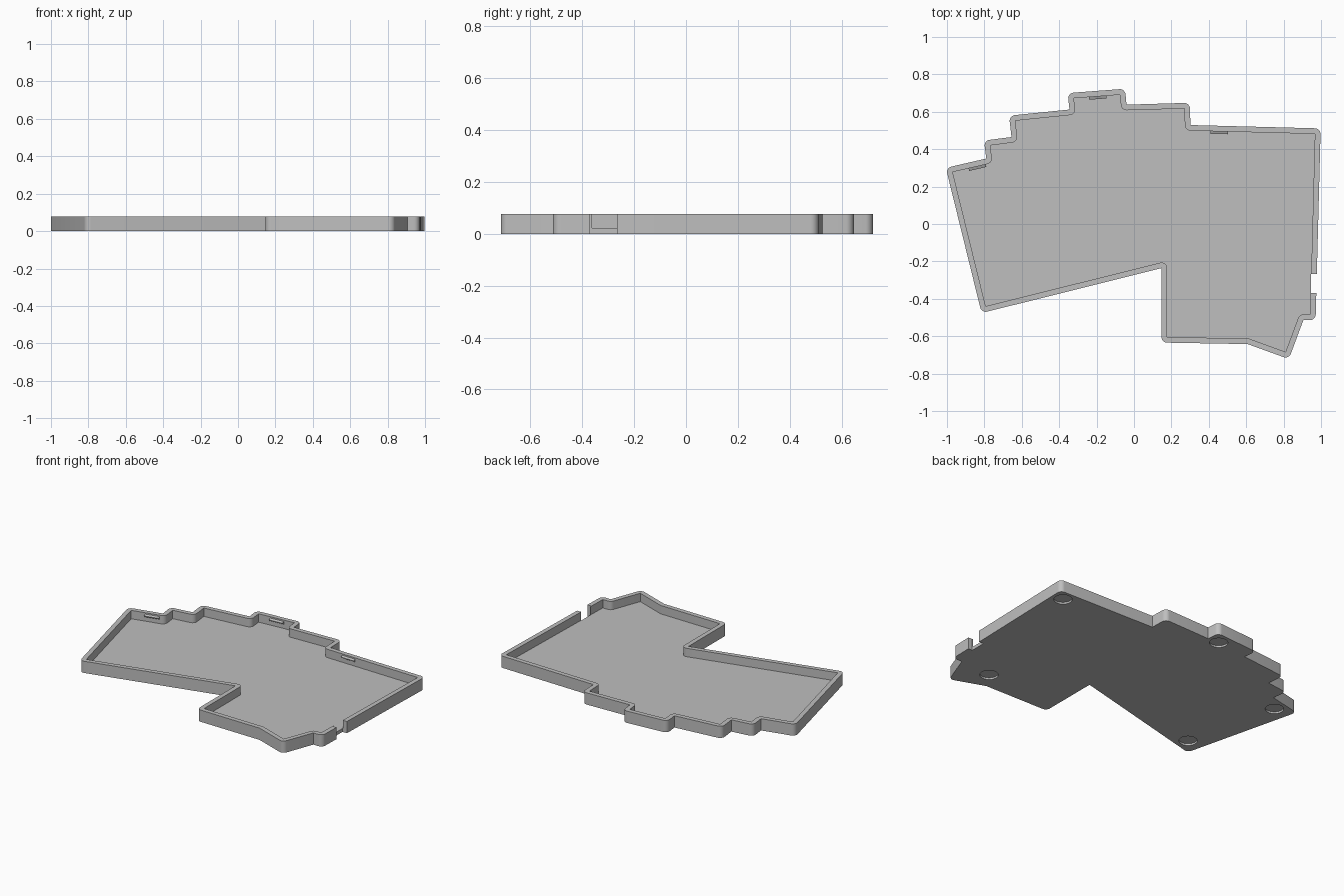
import bpy, bmesh, math
from mathutils import Vector

if "Cube" in bpy.data.objects:
    bpy.data.objects.remove(bpy.data.objects["Cube"], do_unlink=True)

HEIGHT, FLOOR, WALL = 0.077, 0.022, 0.03

grey = bpy.data.materials.new("plain grey")
grey.use_nodes = True
grey.diffuse_color = (0.52, 0.52, 0.52, 1)
grey.node_tree.nodes["Principled BSDF"].inputs["Base Color"].default_value = grey.diffuse_color

# Outer plan of the tray, counter-clockwise, before corner rounding
plan = [Vector(p) for p in (
    (-0.815, -0.476), (0.147, -0.236), (0.147, -0.634), (0.607, -0.642),
    (0.828, -0.722), (0.906, -0.513), (0.971, -0.514), (0.998, 0.511),
    (0.302, 0.529), (0.298, 0.648), (-0.04, 0.638), (-0.048, 0.723),
    (-0.355, 0.7), (-0.345, 0.612), (-0.668, 0.579), (-0.655, 0.465),
    (-0.802, 0.446), (-0.79, 0.35), (-1.006, 0.3))]


def inward(a, b):
    d = (b - a).normalized()
    return Vector((-d.y, d.x))


def arc(centre, a, b, radius, steps=6):
    return [centre + a.lerp(b, i / steps).normalized() * radius for i in range(steps + 1)]


def wall_loops():
    """Outer loop with round convex corners, inner loop with round concave ones."""
    outer, inner = [], []
    for i, p in enumerate(plan):
        n1 = inward(plan[i - 1], p)
        n2 = inward(p, plan[(i + 1) % len(plan)])
        mitre = p + (n1 + n2) * WALL / (1 + n1.dot(n2))
        if n1.cross(n2) > 0:
            outer += arc(mitre, -n1, -n2, WALL)
            inner.append(mitre)
        else:
            outer.append(p)
            inner += arc(p, n1, n2, WALL)
    return outer, inner


def prism(name, points, z0, z1):
    bm = bmesh.new()
    face = bm.faces.new([bm.verts.new((p.x, p.y, z0)) for p in points])
    top = bmesh.ops.extrude_face_region(bm, geom=[face])["geom"]
    bmesh.ops.translate(bm, vec=(0, 0, z1 - z0),
                        verts=[g for g in top if isinstance(g, bmesh.types.BMVert)])
    return finish(name, bm)


def finish(name, bm):
    bmesh.ops.recalc_face_normals(bm, faces=bm.faces)
    mesh = bpy.data.meshes.new(name)
    bm.to_mesh(mesh)
    bm.free()
    mesh.materials.append(grey)
    obj = bpy.data.objects.new(name, mesh)
    bpy.context.collection.objects.link(obj)
    return obj


def cut(target, cutter):
    bpy.context.view_layer.objects.active = target
    mod = target.modifiers.new("cut", "BOOLEAN")
    mod.operation, mod.solver, mod.object = "DIFFERENCE", "EXACT", cutter
    bpy.ops.object.modifier_apply(modifier=mod.name)
    bpy.data.objects.remove(cutter, do_unlink=True)


# Tray body: solid slab, then hollowed out
outer, inner = wall_loops()
tray = prism("tray", outer, 0, HEIGHT)
cut(tray, prism("cavity", inner, FLOOR, HEIGHT + 0.1))

# Cable gap in the right-hand wall
gap = [Vector(p) for p in ((0.945, -0.37), (1.1, -0.37), (1.1, -0.267), (0.945, -0.267))]
cut(tray, prism("cable_gap", gap, -0.1, HEIGHT + 0.1))

# Round recesses for rubber feet underneath
for centre in ((0.92, 0.44), (-0.73, -0.37), (-0.88, 0.25), (-0.12, 0.64), (0.68, -0.53)):
    ring = [Vector(centre) + Vector((math.cos(a), math.sin(a))) * 0.055
            for a in (math.tau * i / 40 for i in range(40))]
    cut(tray, prism("foot_recess", ring, -0.05, 0.012))

# Wedge clips on the inside of the back wall: (name, wall edge, centre x)
for name, edge, x in (("right_clip", 7, 0.457), ("middle_clip", 11, -0.197), ("left_clip", 17, -0.845)):
    a, b = plan[edge], plan[edge + 1]
    along, n = (b - a).normalized(), inward(a, b)
    mid = a.lerp(b, (x - a.x) / (b.x - a.x)) + n * WALL
    bm = bmesh.new()
    ends = []
    for side in (-0.047, 0.047):
        profile = ((-0.005, 0.07), (0.014, 0.062), (0.014, 0.058), (-0.005, 0.046))
        ends.append([bm.verts.new((*(mid + along * side + n * d), z)) for d, z in profile])
        bm.faces.new(ends[-1])
    for i in range(4):
        bm.faces.new((ends[0][i - 1], ends[0][i], ends[1][i], ends[1][i - 1]))
    finish(name, bm)

# Smooth round corners, crisp edges
bpy.ops.object.select_all(action="DESELECT")
tray.select_set(True)
bpy.context.view_layer.objects.active = tray
bpy.ops.object.shade_smooth_by_angle(angle=math.radians(30))
